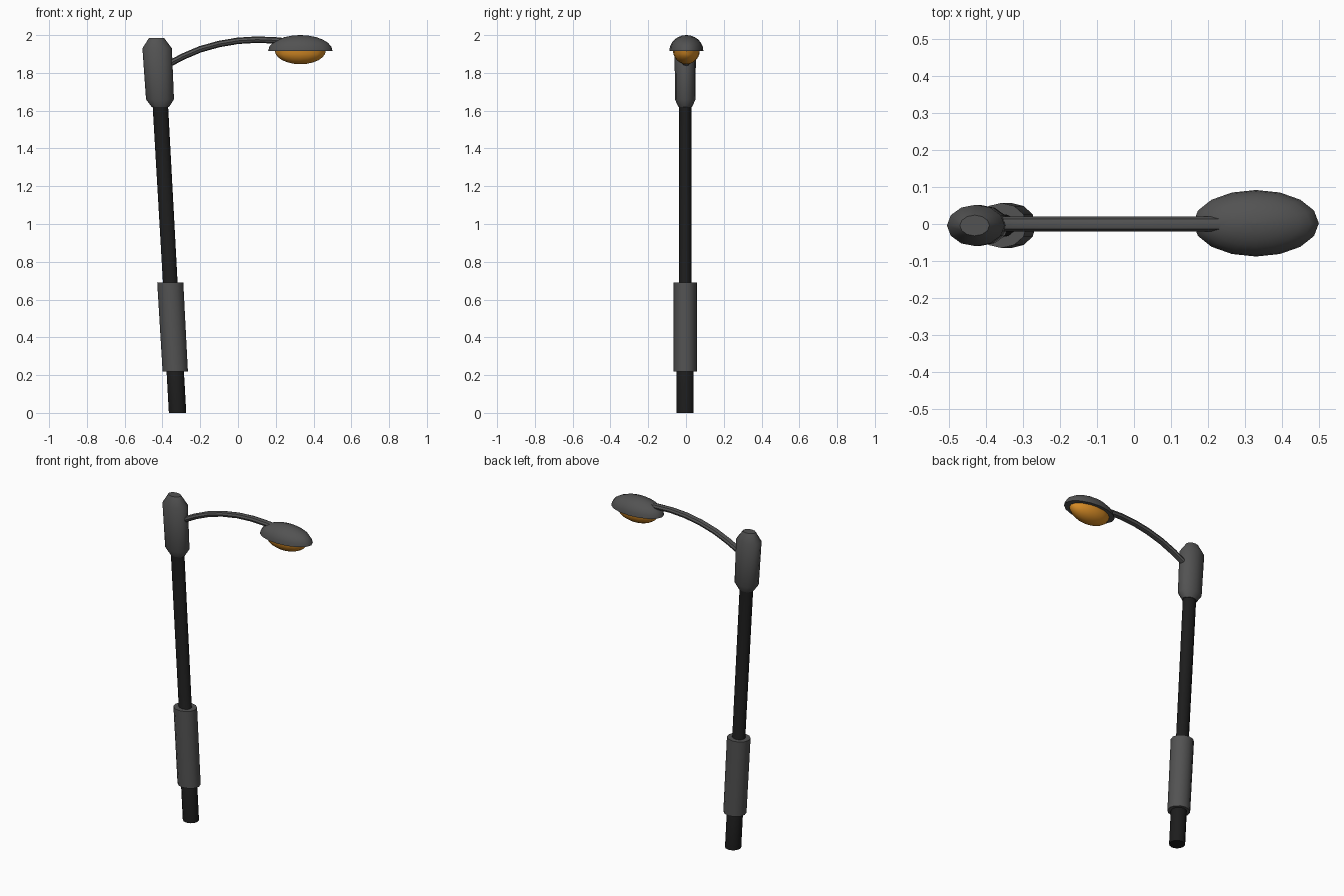
import bpy, bmesh
from math import sin, cos, pi, radians

if "Cube" in bpy.data.objects:
    bpy.data.objects.remove(bpy.data.objects["Cube"])


def material(name, rgb):
    m = bpy.data.materials.new(name)
    m.diffuse_color = (*rgb, 1)
    m.use_nodes = True
    m.node_tree.nodes["Principled BSDF"].inputs["Base Color"].default_value = m.diffuse_color
    return m


POLE = material("black_paint", (0.012, 0.012, 0.012))
GREY = material("dark_grey", (0.085, 0.085, 0.085))
AMBER = material("amber_glass", (0.7, 0.27, 0.02))


def loft(name, rings, sides, mat, angle=40):
    """Skin a list of closed rings of points, cap both ends."""
    bm = bmesh.new()
    loops = [[bm.verts.new(p) for p in ring] for ring in rings]
    for a, b in zip(loops, loops[1:]):
        for i in range(sides):
            j = (i + 1) % sides
            bm.faces.new((a[i], a[j], b[j], b[i]))
    bm.faces.new(loops[0])
    bm.faces.new(loops[-1])
    bmesh.ops.recalc_face_normals(bm, faces=bm.faces)
    me = bpy.data.meshes.new(name)
    bm.to_mesh(me)
    bm.free()
    me.materials.append(mat)
    ob = bpy.data.objects.new(name, me)
    bpy.context.collection.objects.link(ob)
    bpy.ops.object.select_all(action='DESELECT')
    ob.select_set(True)
    bpy.context.view_layer.objects.active = ob
    bpy.ops.object.shade_smooth_by_angle(angle=radians(angle))
    return ob


def oval(cx, cy, z, rx, ry, n):
    return [(cx + rx * cos(2 * pi * i / n), cy + ry * sin(2 * pi * i / n), z)
            for i in range(n)]


def leaning(name, profile, mat, n=12):
    """Oval sections (z, rx, ry) along the leaning pole axis."""
    rings = [oval(-0.32 - 0.056 * z, -0.004, z, rx, ry, n) for z, rx, ry in profile]
    return loft(name, rings, n, mat)


# Post, sleeve and top housing
leaning("post", [(0, .046, .045), (.3, .046, .045), (.32, .038, .032),
                 (1.68, .041, .032)], POLE)
leaning("sleeve", [(.22, .067, .061), (.69, .069, .061)], GREY)
leaning("top_housing", [(1.62, .046, .036), (1.66, .074, .055),
                        (1.93, .078, .056), (1.985, .040, .028)], GREY)


# Lamp shade and bulb: half ellipsoids, height may be negative
def half_dome(name, z, rx, ry, h, mat, n=16, steps=6):
    rings = []
    for k in range(steps + 1):
        t = min(k / steps, 0.985) * pi / 2
        rings.append(oval(0.33, 0.002, z + h * sin(t), rx * cos(t), ry * cos(t), n))
    return loft(name, rings, n, mat)


half_dome("lamp_shade", 1.917, .17, .09, .083, GREY)
half_dome("bulb", 1.918, .135, .071, -.072, AMBER)

# Curved arm: octagonal tube swept along an arc in the xz plane
path = [(-.42, 1.805), (-.36, 1.85), (-.29, 1.887), (-.2, 1.925), (-.1, 1.953),
        (0, 1.97), (.1, 1.976), (.2, 1.972), (.28, 1.964)]
rings = []
for i, (x, z) in enumerate(path):
    x0, z0 = path[max(i - 1, 0)]
    x1, z1 = path[min(i + 1, len(path) - 1)]
    d = ((x1 - x0) ** 2 + (z1 - z0) ** 2) ** 0.5
    nx, nz = -(z1 - z0) / d, (x1 - x0) / d
    rings.append([(x + nx * .017 * sin(a), .02 * cos(a), z + nz * .017 * sin(a))
                  for a in (2 * pi * k / 8 for k in range(8))])
loft("arm", rings, 8, GREY)
